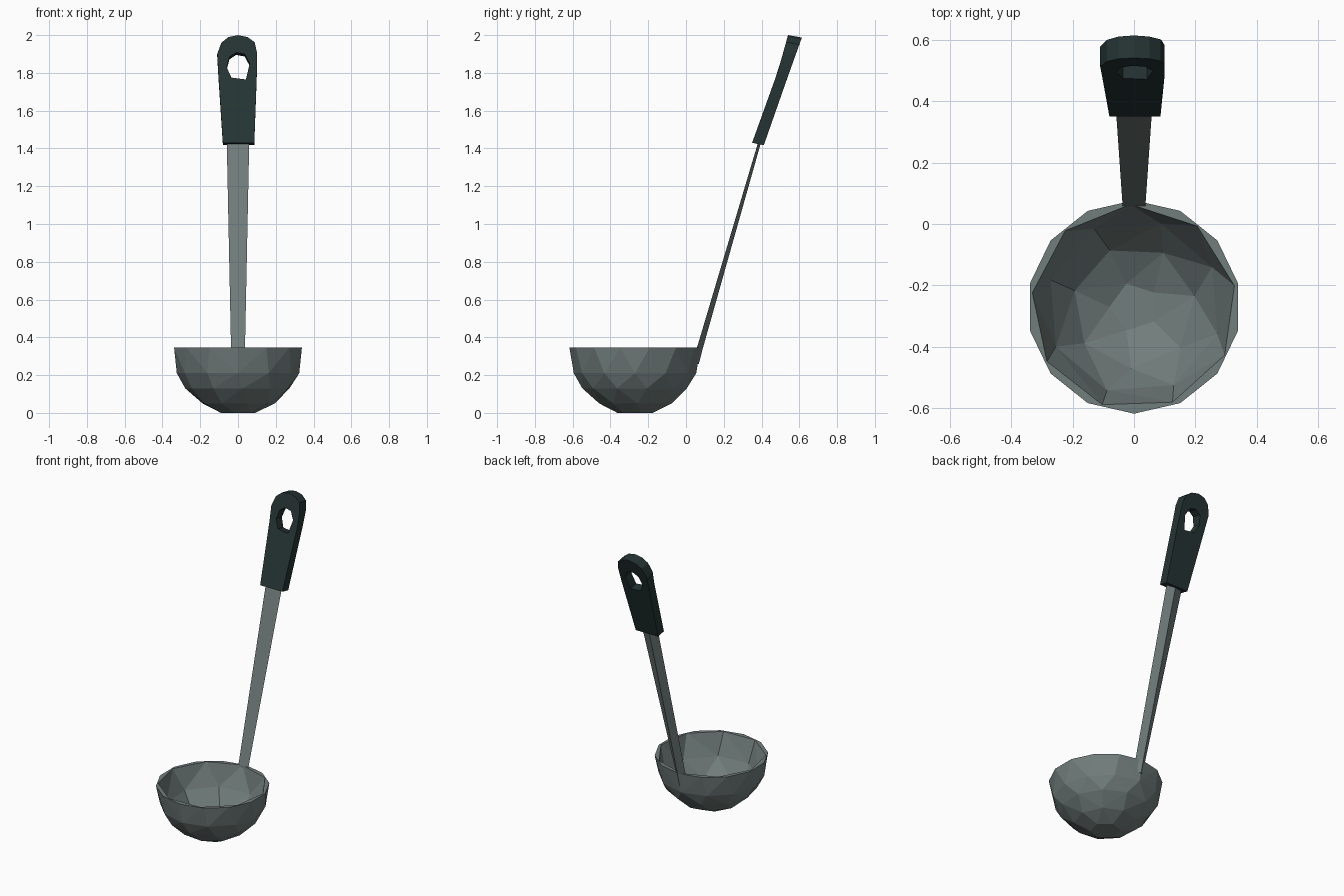
import bpy, bmesh, math

if "Cube" in bpy.data.objects:
    bpy.data.objects.remove(bpy.data.objects["Cube"])


def material(name, rgb):
    m = bpy.data.materials.new(name)
    m.diffuse_color = (*rgb, 1)
    m.use_nodes = True
    m.node_tree.nodes["Principled BSDF"].inputs["Base Color"].default_value = m.diffuse_color
    return m


steel = material("brushed steel", (0.165, 0.205, 0.20))
grip_colour = material("dark green plastic", (0.019, 0.034, 0.034))


def finish(bm, name, mat):
    bmesh.ops.recalc_face_normals(bm, faces=bm.faces[:])
    me = bpy.data.meshes.new(name)
    bm.to_mesh(me)
    bm.free()
    me.materials.append(mat)
    bpy.context.collection.objects.link(bpy.data.objects.new(name, me))


# Bowl: faceted solid made from rings with differing side counts
def ring(bm, z, r, n, phase):
    step = 2 * math.pi / n
    angs = [(k + phase) * step for k in range(n)]
    vs = [bm.verts.new((r * math.cos(a), -0.27 + r * math.sin(a), z)) for a in angs]
    return angs, vs


def zip_rings(bm, a, b):
    (aa, av), (ba, bv) = a, b
    aa, ba = aa + [aa[0] + 2 * math.pi], ba + [ba[0] + 2 * math.pi]
    na, nb = len(av), len(bv)
    i = j = 0
    while i < na or j < nb:
        if j >= nb or (i < na and aa[i + 1] <= ba[j + 1]):
            bm.faces.new((av[i], av[(i + 1) % na], bv[j % nb]))
            i += 1
        else:
            bm.faces.new((av[i % na], bv[(j + 1) % nb], bv[j]))
            j += 1


bm = bmesh.new()
rings = [ring(bm, *p) for p in [
    (0.0, 0.095, 6, 0.3), (0.05, 0.195, 9, 0.1), (0.13, 0.28, 11, 0.4),
    (0.21, 0.324, 12, 0.0), (0.345, 0.347, 14, 0.5),          # outside
    (0.345, 0.334, 9, 0.3), (0.2, 0.285, 8, 0.6),
    (0.09, 0.2, 7, 0.2), (0.03, 0.08, 5, 0.5)]]               # inside
for a, b in zip(rings, rings[1:]):
    zip_rings(bm, a, b)
bm.faces.new(rings[0][1])
bm.faces.new(rings[-1][1])
finish(bm, "bowl", steel)

# Shank: thin tapering strip, flat in front with a ridge down the back
bm = bmesh.new()
sections = []
for z, front, back, w in [(0.26, 0.05, 0.068, 0.033), (0.345, 0.058, 0.09, 0.037),
                          (1.46, 0.390, 0.405, 0.06)]:
    sections.append([bm.verts.new(p) for p in
                     [(-w, front, z), (w, front, z), (0, back, z)]])
for s, t in zip(sections, sections[1:]):
    for k in range(3):
        m = (k + 1) % 3
        bm.faces.new((s[k], s[m], t[m], t[k]))
bm.faces.new(sections[0])
bm.faces.new(sections[-1])
finish(bm, "shank", steel)

# Grip: leaning plate with a hanging hole
outline = [(-0.08, 1.43), (0.086, 1.43), (0.1, 1.81), (0.1, 1.91), (0.088, 1.963),
           (0.05, 1.99), (0, 2.0), (-0.05, 1.99), (-0.088, 1.96), (-0.11, 1.9),
           (-0.105, 1.81)]
hole = [(-0.06, 1.83), (-0.045, 1.885), (-0.01, 1.908), (0.035, 1.9),
        (0.062, 1.85), (0.042, 1.765), (-0.035, 1.775)]


def front_y(z):
    return 0.35 + (z - 1.43) * 0.36 if z < 1.81 else 0.487 + (z - 1.81) * 0.28


def back_y(z):
    return 0.412 + (z - 1.43) * 0.35 if z < 1.81 else 0.545 + (z - 1.81) * 0.36


bm = bmesh.new()
loops = []
for y_at, drop in [(front_y, 0.0), (back_y, 0.013)]:
    edges = []
    for loop in (outline, hole):
        vs = [bm.verts.new((x, y_at(z), z - drop)) for x, z in loop]
        loops.append(vs)
        edges += [bm.edges.new((vs[k - 1], vs[k])) for k in range(len(vs))]
    bmesh.ops.triangle_fill(bm, edges=edges, use_beauty=True, normal=(0, -1, 0.3))
for f, b in ((loops[0], loops[2]), (loops[1], loops[3])):
    for k in range(len(f)):
        bm.faces.new((f[k - 1], f[k], b[k], b[k - 1]))
finish(bm, "grip", grip_colour)
